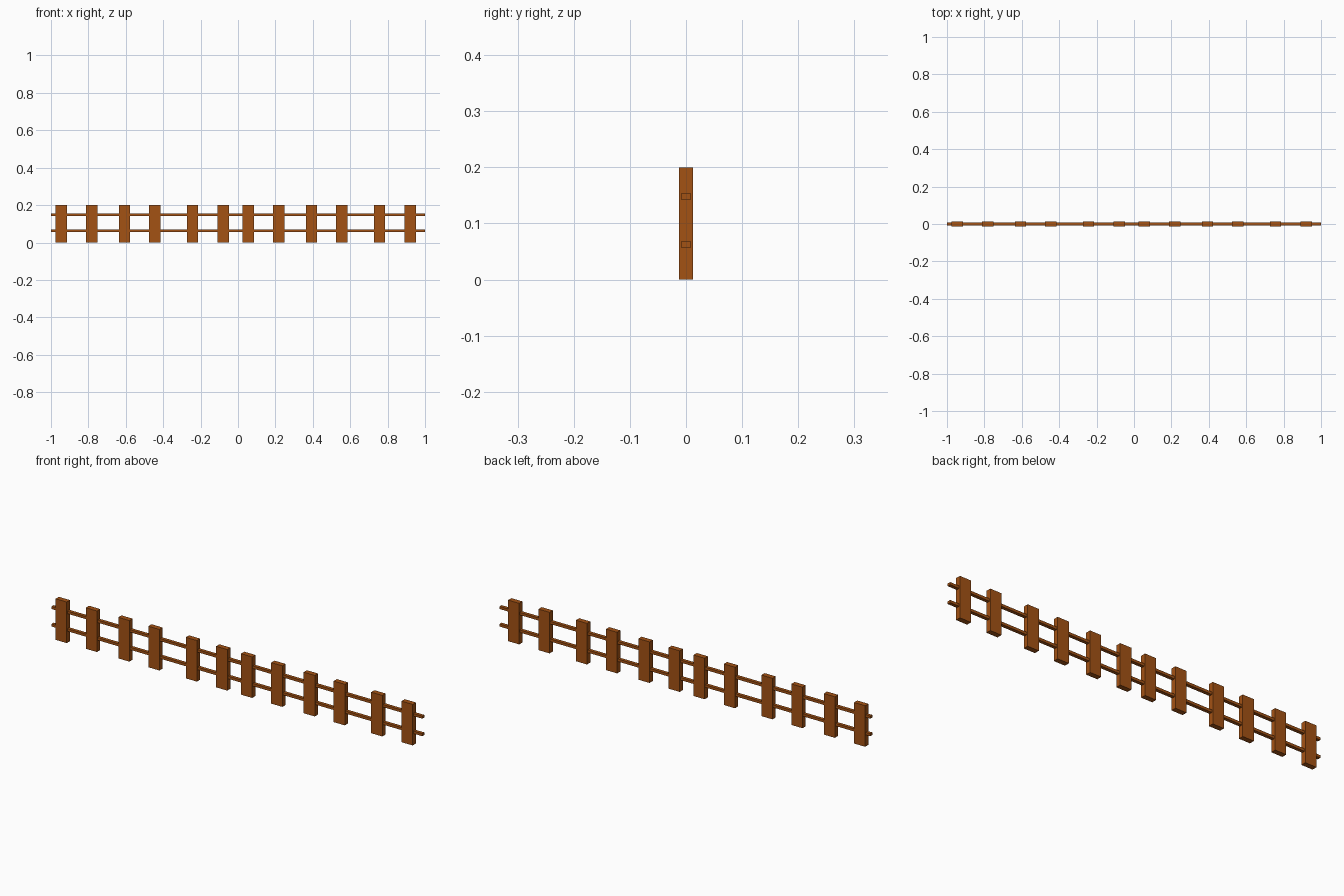
import bpy

# Remove the default cube only
cube = bpy.data.objects.get("Cube")
if cube:
    bpy.data.objects.remove(cube, do_unlink=True)

# Warm brown wood
wood = bpy.data.materials.new("brown_wood")
wood.use_nodes = True
WOOD_COLOUR = (0.37, 0.085, 0.007, 1.0)
wood.diffuse_color = WOOD_COLOUR
bsdf = wood.node_tree.nodes["Principled BSDF"]
bsdf.inputs["Base Color"].default_value = WOOD_COLOUR
bsdf.inputs["Roughness"].default_value = 0.8


def box(name, centre, size):
    bpy.ops.mesh.primitive_cube_add(size=1, location=centre)
    obj = bpy.context.object
    obj.name = name
    obj.scale = size
    bpy.ops.object.transform_apply(location=False, rotation=False, scale=True)
    obj.data.materials.append(wood)
    return obj


# Two long rails running the full length
for name, z in (("lower_rail", 0.0625), ("upper_rail", 0.148)):
    box(name, (0, 0, z), (2.0, 0.016, 0.0125))

# Unevenly spaced pickets, the same six repeated in both fence sections
HEIGHT = 0.2
PICKETS = (0.055, 0.218, 0.393, 0.555, 0.757, 0.921)
for section, start in (("right", -1.0), ("left", 0.0)):
    for i, offset in enumerate(PICKETS, 1):
        box(f"{section}_picket_{i}", (start + offset, 0, HEIGHT / 2),
            (0.06, 0.025, HEIGHT))
